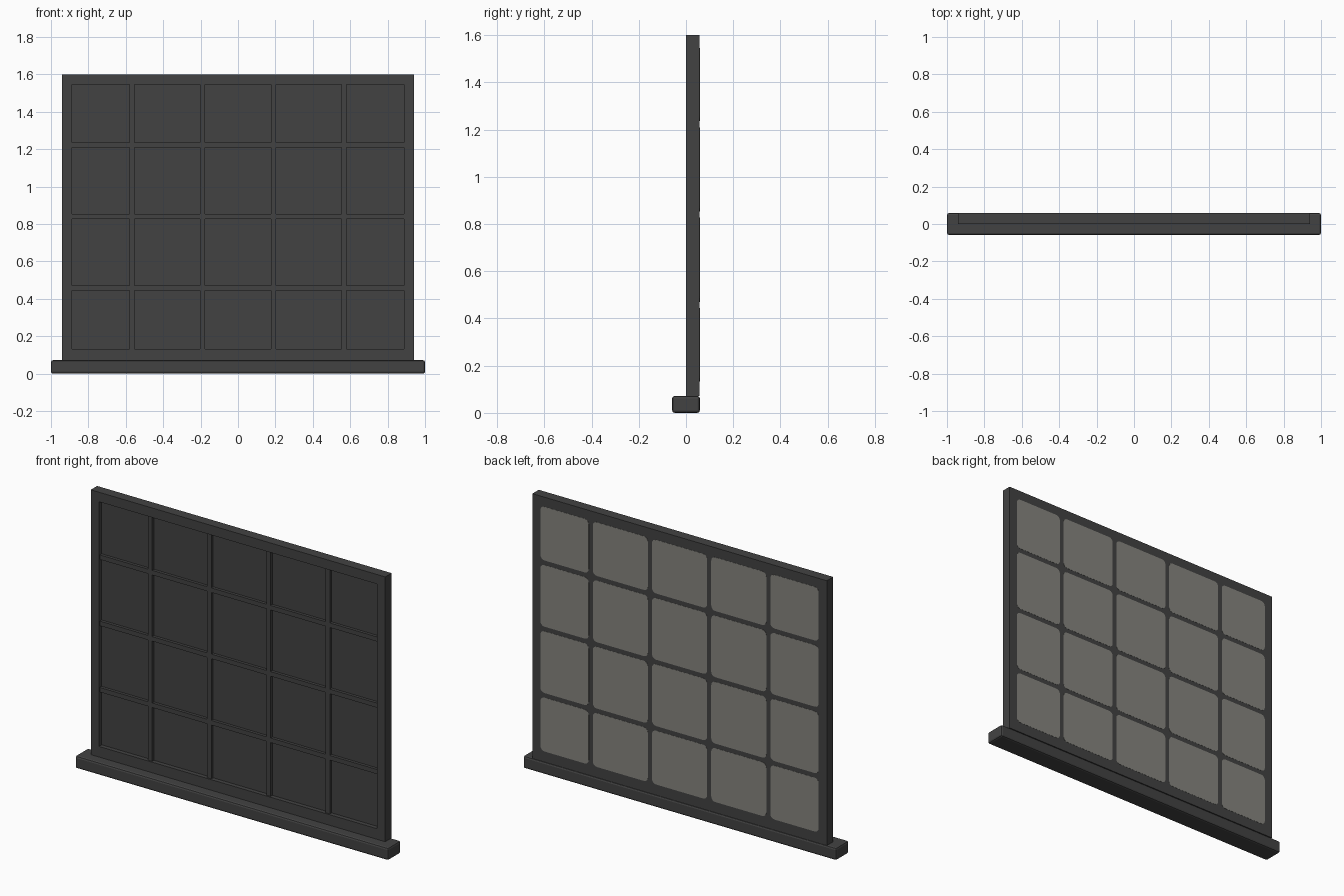
import bpy, bmesh, math

if "Cube" in bpy.data.objects:
    bpy.data.objects.remove(bpy.data.objects["Cube"])

def material(name, rgb):
    m = bpy.data.materials.new(name)
    m.diffuse_color = (*rgb, 1)
    m.use_nodes = True
    m.node_tree.nodes["Principled BSDF"].inputs["Base Color"].default_value = m.diffuse_color
    return m

dark = material("dark_grey", (0.055, 0.055, 0.055))
pale = material("pane_grey", (0.235, 0.23, 0.208))

def finish(bm, name, mat):
    bmesh.ops.remove_doubles(bm, verts=bm.verts, dist=1e-5)
    bmesh.ops.recalc_face_normals(bm, faces=bm.faces)
    me = bpy.data.meshes.new(name)
    bm.to_mesh(me)
    bm.free()
    me.materials.append(mat)
    ob = bpy.data.objects.new(name, me)
    bpy.context.collection.objects.link(ob)
    return ob

# Sill: long block with softened edges
bm = bmesh.new()
bmesh.ops.create_cube(bm, size=1)
for v in bm.verts:
    v.co = (v.co.x * 2, v.co.y * 0.118, (v.co.z + 0.5) * 0.072)
bmesh.ops.bevel(bm, geom=bm.edges[:], offset=0.011, segments=2, profile=0.5, affect='EDGES')
finish(bm, "window_sill", dark)

# Grid lines: outer edge, opening edge, then both sides of every glazing bar
def lines(outer0, inner0, bars, inner1, outer1, w=0.0265):
    out = [outer0, inner0]
    for b in bars:
        out += [b - w / 2, b + w / 2]
    return out + [inner1, outer1]

xs = lines(-0.94, -0.888, [-0.567, -0.189, 0.189, 0.567], 0.888, 0.94)
zs = lines(0.072, 0.133, [0.457, 0.840, 1.222], 1.545, 1.60)
NX, NZ = len(xs) - 1, len(zs) - 1
FRONT, BAR, PANE, BACK = 0.0, 0.008, 0.025, 0.058

def depth(i, k):
    """Front surface depth of a grid cell."""
    if not (0 <= i < NX and 0 <= k < NZ):
        return BACK
    if i in (0, NX - 1) or k in (0, NZ - 1):
        return FRONT
    return PANE if i % 2 and k % 2 else BAR

# Frame with glazing bars and recessed panes, as one stepped slab
bm = bmesh.new()

def quad(*pts):
    bm.faces.new([bm.verts.new(p) for p in pts])

for i in range(NX):
    for k in range(NZ):
        x0, x1, z0, z1 = xs[i], xs[i + 1], zs[k], zs[k + 1]
        for y in (depth(i, k), BACK):
            quad((x0, y, z0), (x1, y, z0), (x1, y, z1), (x0, y, z1))
for i in range(NX + 1):
    for k in range(NZ):
        a, b = depth(i - 1, k), depth(i, k)
        if a != b:
            quad((xs[i], a, zs[k]), (xs[i], b, zs[k]), (xs[i], b, zs[k + 1]), (xs[i], a, zs[k + 1]))
for i in range(NX):
    for k in range(NZ + 1):
        a, b = depth(i, k - 1), depth(i, k)
        if a != b:
            quad((xs[i], a, zs[k]), (xs[i], b, zs[k]), (xs[i + 1], b, zs[k]), (xs[i + 1], a, zs[k]))
finish(bm, "window_frame", dark)

# Pale panes on the back: thin plates with rounded corners
bm = bmesh.new()
R = 0.025
for i in range(1, NX - 1, 2):
    for k in range(1, NZ - 1, 2):
        x0, x1, z0, z1 = xs[i], xs[i + 1], zs[k], zs[k + 1]
        corners = [(x1 - R, z1 - R), (x0 + R, z1 - R), (x0 + R, z0 + R), (x1 - R, z0 + R)]
        pts = []
        for c, (cx, cz) in enumerate(corners):
            for s in range(5):
                a = math.radians(c * 90 + s * 22.5)
                pts.append((cx + R * math.cos(a), BACK, cz + R * math.sin(a)))
        f = bm.faces.new([bm.verts.new(p) for p in pts])
        ext = bmesh.ops.extrude_face_region(bm, geom=[f], use_keep_orig=True)
        for v in ext["geom"]:
            if isinstance(v, bmesh.types.BMVert):
                v.co.y += 0.0009
finish(bm, "back_panes", pale)
